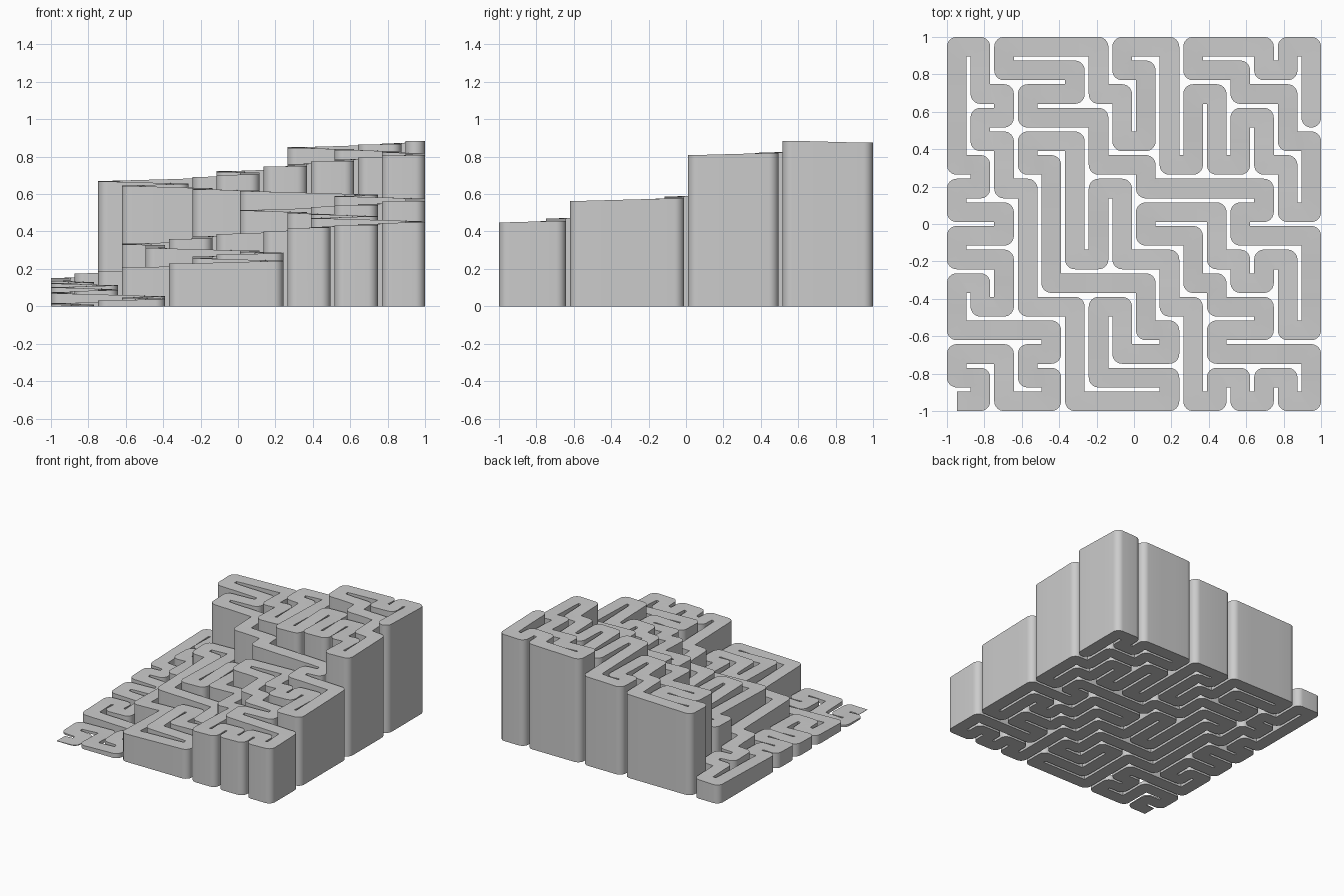
import bpy, bmesh, math
from mathutils import Vector

cube = bpy.data.objects.get("Cube")
if cube:
    bpy.data.objects.remove(cube, do_unlink=True)

# Dimensions of the winding wall
CELLS = 16
HALF = 0.0525                            # half of the wall width
PITCH = (2 - 2 * HALF) / (CELLS - 1)
LOW, HIGH = 0.003, 0.885
ARC = 8                                  # segments per rounded corner

# Route over the square grid, one letter per step
ROUTE = (
    "RULURRDDRRULURULLLL" "UURDRUULLURRULLURULUUUUU"
    "RDDRDLDRDDR" "DDDDDRRDDDD" "RRRRULLLUUURDDRRULUU"
    "LLLLUUUUULURRDDDDDRUUU" "RDDDRRDDRDDDD" "RURDRURDRUU"
    "LLLLURRULLULUULL" "URRRDDRDRURDDDRUUUU" "LLLURULLLLL"
    "ULLUULLLURRULLLU" "RRRRDDRDDRUUULURR" "DDDDDRUUURDDDRUU"
    "RDDRDDRUUULUULLULLU" "RRRDRURDDD"
)
STEP = {"R": Vector((1, 0)), "L": Vector((-1, 0)),
        "U": Vector((0, 1)), "D": Vector((0, -1))}
steps = [STEP[c] for c in ROUTE]


def left_of(d):
    return Vector((-d.y, d.x))


# Stations along the wall: left point, right point and height
stations = []
pos = Vector((-1 + HALF, -1 + HALF))
for k in range(len(steps) + 1):
    z = LOW + (HIGH - LOW) * k / len(steps)
    d_in = steps[max(k - 1, 0)]
    d_out = steps[min(k, len(steps) - 1)]
    n = left_of(d_in) * HALF
    if k == len(steps):                  # rounded far end
        for i in range(ARC + 1):
            a = math.pi / 2 * i / ARC
            tip = d_in * HALF * math.sin(a)
            stations.append((pos + n * math.cos(a) + tip,
                             pos - n * math.cos(a) + tip, z))
    elif d_in == d_out:                  # straight
        stations.append((pos + n, pos - n, z))
    else:                                # sharp inside, round outside
        inner = pos + (d_out - d_in) * HALF
        turns_left = d_out.dot(n) > 0
        for i in range(ARC + 1):
            a = math.pi / 2 * i / ARC
            outer = pos + (d_in * math.sin(a) - d_out * math.cos(a)) * HALF
            stations.append((inner, outer, z) if turns_left else (outer, inner, z))
    if k < len(steps):
        pos = pos + steps[k] * PITCH

# Build the solid ramped wall
bm = bmesh.new()


def column(p, z):
    return (p, bm.verts.new((p.x, p.y, z)), bm.verts.new((p.x, p.y, 0)))


def face(*verts):
    unique = list(dict.fromkeys(verts))
    if len(unique) > 2:
        bm.faces.new(unique)


prev = None
for l, r, z in stations:
    if prev is None:
        L, R = column(l, z), column(r, z)
        face(L[1], R[1], R[2], L[2])     # flat start
    else:
        pl, pr = prev
        L = pl if (pl[0] - l).length < 1e-5 else column(l, z)
        if (l - r).length < 1e-5:
            R = L
        else:
            R = pr if (pr[0] - r).length < 1e-5 else column(r, z)
        face(pl[1], pr[1], R[1], L[1])   # top
        face(pl[2], L[2], R[2], pr[2])   # bottom
        face(pl[1], L[1], L[2], pl[2])   # sides
        face(pr[1], pr[2], R[2], R[1])
    prev = (L, R)
bmesh.ops.recalc_face_normals(bm, faces=bm.faces[:])

mesh = bpy.data.meshes.new("winding_ramp_wall")
bm.to_mesh(mesh)
bm.free()
wall = bpy.data.objects.new("winding_ramp_wall", mesh)
bpy.context.collection.objects.link(wall)

# Plain grey
grey = bpy.data.materials.new("plain_grey")
grey.use_nodes = True
colour = (0.6, 0.6, 0.6, 1)
grey.diffuse_color = colour
for node in grey.node_tree.nodes:
    if node.type == "BSDF_PRINCIPLED":
        node.inputs["Base Color"].default_value = colour
mesh.materials.append(grey)

# Smooth corners with crisp rims
bpy.ops.object.select_all(action="DESELECT")
wall.select_set(True)
bpy.context.view_layer.objects.active = wall
bpy.ops.object.shade_smooth_by_angle(angle=math.radians(30))
